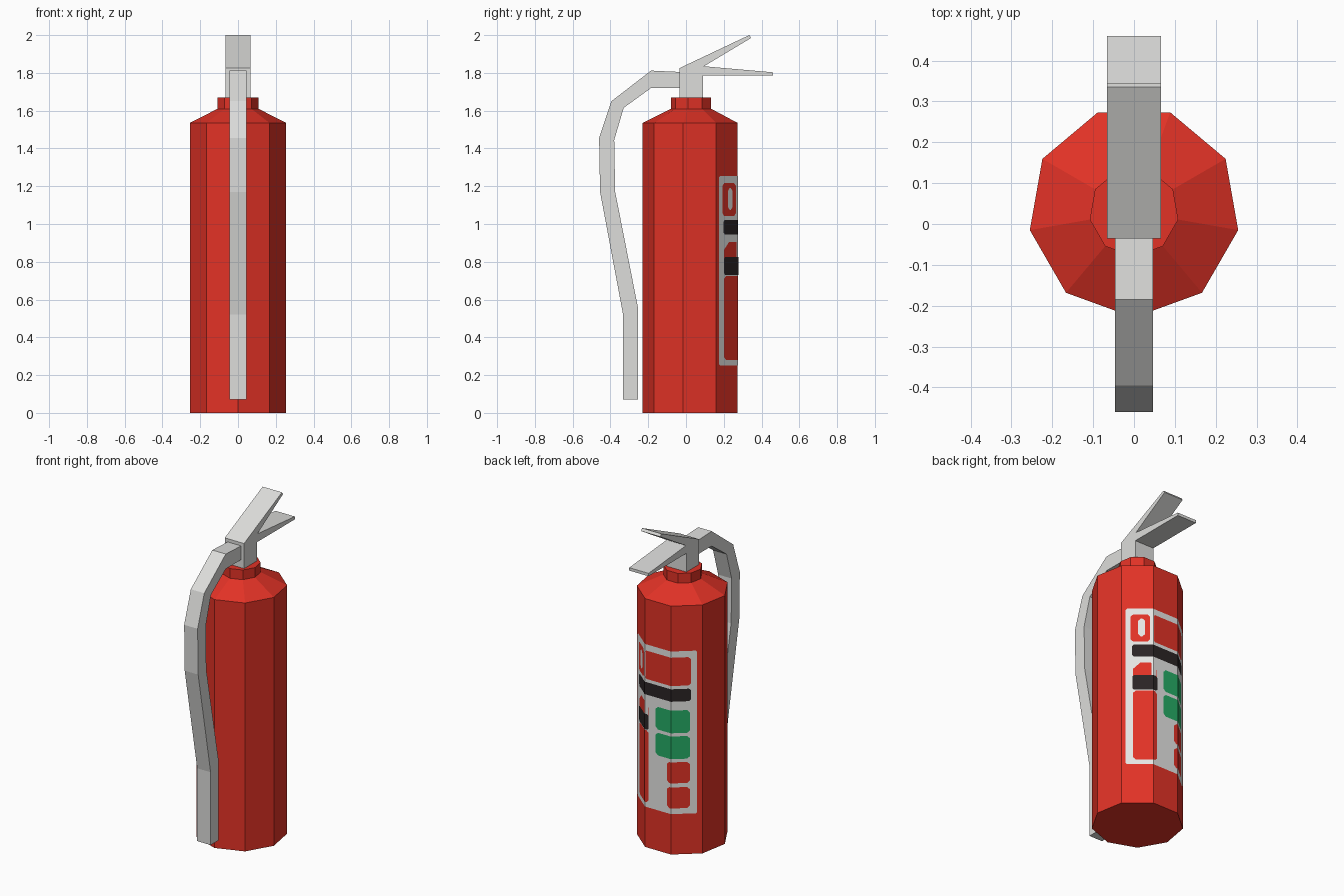
import bpy, bmesh, math
from mathutils import Vector

if "Cube" in bpy.data.objects:
    bpy.data.objects.remove(bpy.data.objects["Cube"])

SIDES, RADIUS, CY = 9, 0.259, 0.03
FACET = 2 * RADIUS * math.sin(math.pi / SIDES)


def material(name, rgb):
    m = bpy.data.materials.new(name)
    lin = [((c / 255 + 0.055) / 1.055) ** 2.4 for c in rgb]
    m.diffuse_color = (*lin, 1)
    m.use_nodes = True
    m.node_tree.nodes["Principled BSDF"].inputs["Base Color"].default_value = m.diffuse_color
    return m


RED = material("red paint", (226, 50, 38))
GREY = material("light grey metal", (221, 221, 219))
WHITE = material("label white", (230, 230, 228))
BLACK = material("label black", (42, 36, 37))
GREEN = material("label green", (38, 172, 102))


def finish(name, bm, mat, recalc=True):
    if recalc:
        bmesh.ops.recalc_face_normals(bm, faces=bm.faces)
    me = bpy.data.meshes.new(name)
    bm.to_mesh(me)
    bm.free()
    me.materials.append(mat)
    ob = bpy.data.objects.new(name, me)
    bpy.context.collection.objects.link(ob)
    return ob


def lathe(name, profile, mat):
    """Nine-sided turned solid from (radius, z) pairs, capped at both ends."""
    bm = bmesh.new()
    rings = []
    for r, z in profile:
        angles = [math.radians(-90 + 360 / SIDES * i) for i in range(SIDES)]
        rings.append([bm.verts.new((r * math.cos(a), CY + r * math.sin(a), z)) for a in angles])
    for lo, hi in zip(rings, rings[1:]):
        for i in range(SIDES):
            j = (i + 1) % SIDES
            bm.faces.new((lo[i], lo[j], hi[j], hi[i]))
    bm.faces.new(rings[0])
    bm.faces.new(rings[-1])
    return finish(name, bm, mat)


def prism(name, outline, half, mat):
    """Side outline (y, z) extruded symmetrically across x."""
    bm = bmesh.new()
    left = [bm.verts.new((-half, y, z)) for y, z in outline]
    right = [bm.verts.new((half, y, z)) for y, z in outline]
    bm.faces.new(left)
    bm.faces.new(right)
    for i in range(len(outline)):
        j = (i + 1) % len(outline)
        bm.faces.new((left[i], left[j], right[j], right[i]))
    return finish(name, bm, mat)


def wall_point(s, z, layer):
    """Point on the body wall; s counts facets from the right-rear edge."""
    k = min(int(math.floor(s)), 2)
    r = RADIUS + 0.0012 * layer
    a, b = (Vector((r * math.cos(math.radians(30 + 40 * n)),
                    CY + r * math.sin(math.radians(30 + 40 * n)), z)) for n in (k, k + 1))
    return a.lerp(b, s - k)


def patch(name, s0, s1, z0, z1, mat, layer=2, cut=0.015):
    """Thin printed panel wrapped around the facets, with clipped corners."""
    cs = cut / FACET
    stops = {s0: cut, s0 + cs: 0, s1 - cs: 0, s1: cut}
    for k in (1, 2):
        if s0 + cs < k < s1 - cs:
            stops[k] = 0
    bm = bmesh.new()
    cols = [(bm.verts.new(wall_point(s, z0 + c, layer)), bm.verts.new(wall_point(s, z1 - c, layer)))
            for s, c in sorted(stops.items())]
    for (a0, a1), (b0, b1) in zip(cols, cols[1:]):
        bm.faces.new((a0, b0, b1, a1))
    return finish(name, bm, mat, recalc=False)


# Cylinder body with shoulder and neck collar
lathe("body", [(RADIUS, 0), (RADIUS, 1.535), (0.11, 1.61), (0.11, 1.67)], RED)

# Valve block with the two squeeze levers
prism("valve_and_levers", [(-0.035, 1.66), (-0.035, 1.825), (0.335, 2.0), (0.345, 1.985),
                           (0.095, 1.835), (0.46, 1.803), (0.46, 1.785), (0.09, 1.785),
                           (0.09, 1.66)], 0.066, GREY)

# Hose bending from the valve down the front
prism("hose", [(-0.034, 1.805), (-0.185, 1.812), (-0.395, 1.65), (-0.46, 1.455), (-0.455, 1.17),
               (-0.333, 0.52), (-0.333, 0.07), (-0.254, 0.07), (-0.254, 0.555), (-0.375, 1.17),
               (-0.38, 1.445), (-0.33, 1.615), (-0.185, 1.72), (-0.034, 1.72)], 0.046, GREY)

# Label backing
patch("label", 0.13, 2.83, 0.25, 1.255, WHITE, 1, 0.008)

# Heading panels and black band
patch("label_heading_icon_panel", 0.28, 0.9, 1.042, 1.217, RED)
patch("label_icon_blank", 0.52, 0.74, 1.075, 1.19, WHITE, 3)
patch("label_heading_panel", 0.98, 2.64, 1.042, 1.217, RED)
patch("label_black_band", 0.33, 2.63, 0.945, 1.022, BLACK, 2, 0.01)

# Right column: domed red cap, black band, tall red panel
patch("label_dome", 0.36, 1.15, 0.76, 0.905, RED, 2, 0.04)
patch("label_lower_band", 0.34, 1.16, 0.73, 0.825, BLACK, 3, 0.01)
patch("label_tall_panel", 0.36, 1.15, 0.28, 0.725, RED)

# Left column: two green panels over two smaller red ones
for i, (z0, z1) in enumerate([(0.75, 0.89), (0.59, 0.73)]):
    patch(f"label_green_panel_{i + 1}", 0.42 + 1, 2.6, z0, z1, GREEN)
for i, (z0, z1) in enumerate([(0.44, 0.57), (0.285, 0.415)]):
    patch(f"label_small_panel_{i + 1}", 1.85, 2.6, z0, z1, RED)
